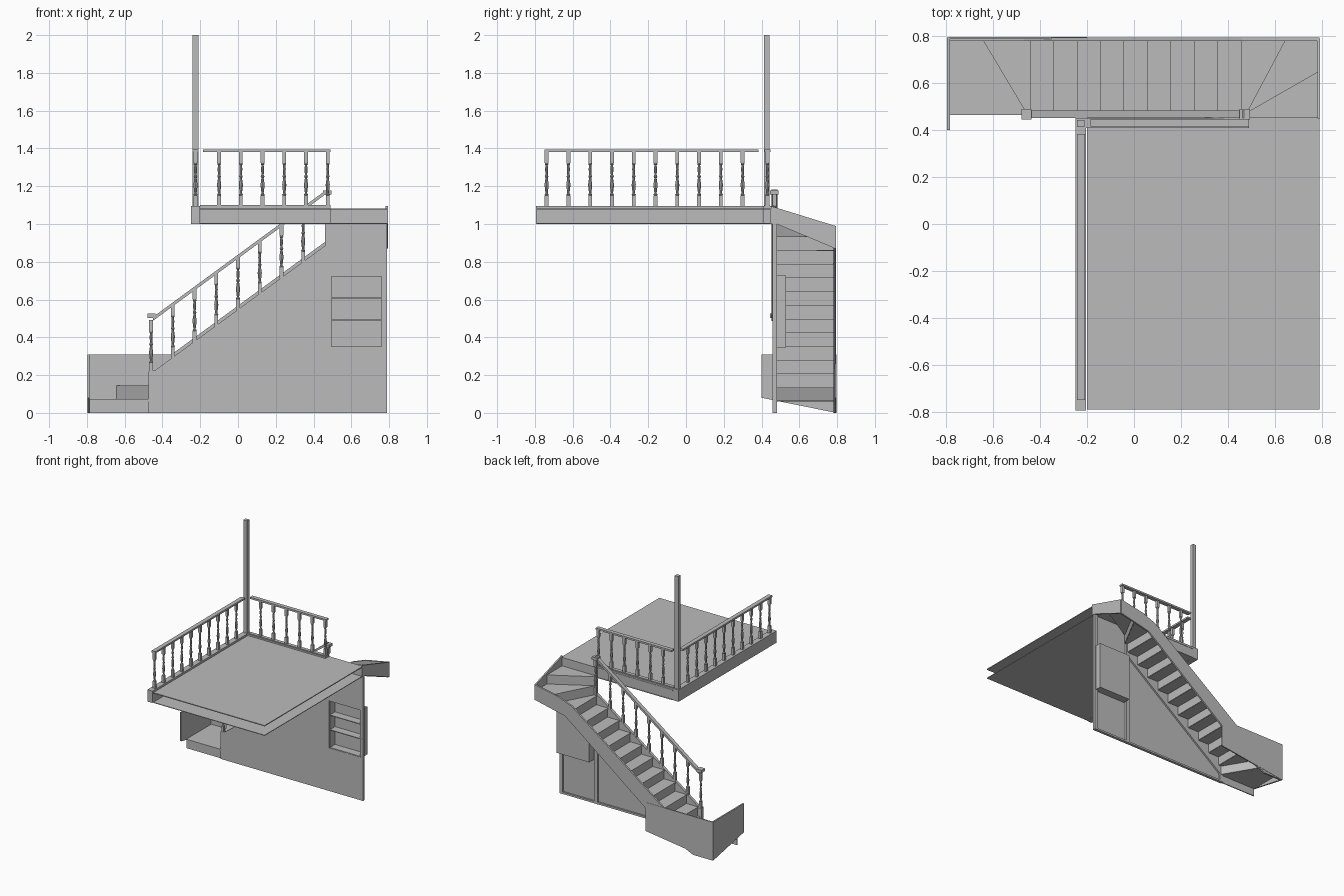
import bpy
import bmesh
from mathutils import Vector

if "Cube" in bpy.data.objects:
    bpy.data.objects.remove(bpy.data.objects["Cube"])

# One plain grey for everything
grey = bpy.data.materials.new("plain_grey")
grey.use_nodes = True
grey.diffuse_color = (0.5, 0.5, 0.5, 1)
grey.node_tree.nodes["Principled BSDF"].inputs["Base Color"].default_value = (0.5, 0.5, 0.5, 1)


def finish(name, bm):
    bmesh.ops.recalc_face_normals(bm, faces=bm.faces)
    mesh = bpy.data.meshes.new(name)
    bm.to_mesh(mesh)
    bm.free()
    mesh.materials.append(grey)
    ob = bpy.data.objects.new(name, mesh)
    bpy.context.collection.objects.link(ob)
    return ob


def prism(name, points, axis, start, end):
    """Extrude a flat outline along an axis from start to end."""
    def place(u, v, w):
        return {"x": (w, u, v), "y": (u, w, v), "z": (u, v, w)}[axis]
    bm = bmesh.new()
    face = bm.faces.new([bm.verts.new(place(u, v, start)) for u, v in points])
    new = bmesh.ops.extrude_face_region(bm, geom=[face])["geom"]
    shift = Vector(place(0, 0, end - start))
    bmesh.ops.translate(bm, vec=shift, verts=[g for g in new if isinstance(g, bmesh.types.BMVert)])
    return finish(name, bm)


def box(name, x, y, z):
    return prism(name, [(x[0], y[0]), (x[1], y[0]), (x[1], y[1]), (x[0], y[1])], "z", *z)


def riser(name, p, q, z0, z1):
    """Thin upright board between two plan points."""
    p, q = Vector(p), Vector(q)
    d = (q - p).normalized() * 0.008
    side = Vector((d.y, -d.x))
    return prism(name, [p, q, q + side, p + side], "z", z0, z1)


# Turned baluster: (radius, height fraction), round in the middle and square at the ends
TURNING = [(0.007, 0.2), (0.011, 0.22), (0.006, 0.25), (0.009, 0.33), (0.011, 0.4), (0.006, 0.52),
           (0.01, 0.55), (0.006, 0.58), (0.008, 0.68), (0.006, 0.75), (0.01, 0.77), (0.007, 0.8)]


def baluster(name, x, y, z0, z1):
    h = z1 - z0
    box(name + "_foot", (x - .01, x + .01), (y - .01, y + .01), (z0, z0 + 0.21 * h))
    box(name + "_head", (x - .01, x + .01), (y - .01, y + .01), (z1 - 0.21 * h, z1))
    bm = bmesh.new()
    prof = [bm.verts.new((x + r, y, z0 + f * h)) for r, f in TURNING]
    edges = [bm.edges.new(pair) for pair in zip(prof, prof[1:])]
    bmesh.ops.spin(bm, geom=prof + edges, cent=(x, y, 0), axis=(0, 0, 1),
                   angle=6.2831853, steps=8, use_duplicate=False)
    bmesh.ops.remove_doubles(bm, verts=bm.verts, dist=0.0001)
    finish(name + "_turning", bm)


RISE = 0.0725
SLOPE = 0.733
IN, OUT = 0.468, 0.785      # inner and outer edge of the flight


def pitch(x):
    return 0.225 + SLOPE * (x + 0.44)


# Upper floor: two sheets, open at front and side, with edge beams
box("floor_top", (-0.2, 0.79), (-0.79, 0.455), (1.076, 1.083))
box("floor_underside", (-0.2, 0.79), (-0.79, 0.455), (1.0, 1.005))
box("floor_side_beam", (-0.25, -0.205), (-0.795, 0.45), (1.0, 1.095))
box("floor_back_beam", (-0.25, 0.49), (0.41, 0.452), (1.0, 1.095))
box("floor_last_riser", (0.47, 0.79), (0.447, 0.457), (1.0, 1.083))

# Straight treads and risers
for i in range(9):
    x, z = -0.44 + i * 0.1, RISE * (i + 3)
    box(f"tread_{i + 3}", (x - 0.004, x + 0.104), (IN, OUT), (z - 0.012, z))
for i in range(10):
    x, z = -0.44 + i * 0.1, RISE * (i + 3)
    box(f"riser_{i + 3}", (x, x + 0.008), (IN, OUT), (z - RISE - 0.01, z - 0.006))

# Winding treads at the bottom and the top
newel_low, newel_top = (-0.46, 0.475), (0.48, 0.475)
turn_low, turn_top, turn_side = (-0.645, OUT), (0.645, OUT), (0.785, 0.65)
winders = {
    1: [(-0.785, 0.465), (-0.46, 0.465), newel_low, turn_low, (-0.785, OUT)],
    2: [newel_low, (-0.435, 0.475), (-0.435, OUT), turn_low],
    12: [(0.456, IN), (0.48, IN), turn_top, (0.456, OUT)],
    13: [newel_top, turn_side, (0.785, OUT), turn_top],
    14: [newel_top, (0.48, 0.457), (0.785, 0.457), turn_side],
}
for n, outline in winders.items():
    prism(f"winder_tread_{n}", outline, "z", RISE * n - 0.012, RISE * n)
riser("winder_riser_1", (-0.785, 0.475), (-0.47, 0.475), 0, RISE - 0.006)
for n, a, b in [(2, newel_low, turn_low), (13, newel_top, turn_top), (14, newel_top, turn_side)]:
    riser(f"winder_riser_{n}", a, b, RISE * (n - 1) - 0.01, RISE * n - 0.006)

# Outer stringer, following the pitch and easing off at both turns
prism("outer_stringer", [
    (-0.79, 0), (-0.62, 0), (-0.42, pitch(-0.42) - 0.15), (0.4, pitch(0.4) - 0.12),
    (0.52, 0.81), (0.79, 0.87), (0.79, 0.99), (0.58, 0.95), (0.46, pitch(0.46) + 0.02),
    (-0.36, pitch(-0.36) + 0.02), (-0.47, 0.22), (-0.79, 0.155)], "y", 0.781, 0.795)
prism("top_side_stringer", [(0.45, 1.0), (0.48, 1.0), (0.79, 0.87), (0.79, 0.99), (0.45, 1.095)],
      "x", 0.782, 0.794)
prism("inner_stringer", [
    (-0.47, 0), (-0.44, pitch(-0.44) - 0.15), (0.46, pitch(0.46) - 0.13), (0.46, pitch(0.46)),
    (-0.44, pitch(-0.44)), (-0.47, 0.22)], "y", 0.464, 0.48)

# Guard panels around the bottom turn
prism("guard_back", [(-0.79, 0), (-0.2, 0.08), (-0.2, 0.31), (-0.79, 0.31)], "y", 0.788, 0.797)
prism("guard_side", [(0.4, 0.08), (0.795, 0), (0.795, 0.31), (0.4, 0.31)], "x", -0.797, -0.785)

# Wall below the flight, built around the shelf niche
X0, X1, Z0, Z1 = 0.49, 0.78, 0.345, 0.728
WALL = (0.458, 0.466)
prism("wall_main", [(-0.475, 0), (X0, 0), (X0, 1.0), (0.46, 1.0), (0.46, pitch(0.46)),
                    (-0.44, pitch(-0.44)), (-0.475, 0.22)], "y", *WALL)
box("wall_below_niche", (X0, 0.79), WALL, (0, Z0))
box("wall_above_niche", (X0, 0.79), WALL, (Z1, 1.0))
box("wall_beside_niche", (X1, 0.79), WALL, (Z0, Z1))
for name, x, top in [("start", -0.46, 0.21), ("middle", 0.465, 0.87), ("end", 0.775, 1.0)]:
    box(f"wall_stud_{name}", (x - 0.014, x + 0.014), (0.464, 0.482), (0, top))
box("wall_sole_plate", (-0.47, 0.79), (0.464, 0.48), (0, 0.015))

# Shelf niche
box("niche_back", (X0, X1), (0.524, 0.53), (Z0, Z1))
for side, x in [("inner", X0), ("outer", X1 - 0.006)]:
    box(f"niche_{side}_side", (x, x + 0.006), (0.46, 0.53), (Z0, Z1))
for i, z in enumerate((Z0, 0.488, 0.606, Z1 - 0.006)):
    box(f"niche_shelf_{i}", (X0, X1), (0.46, 0.53), (z, z + 0.006))

# Corner post and the two landing railings
box("corner_post", (-0.242, -0.21), (0.413, 0.443), (1.0, 2.0))
box("side_handrail", (-0.242, -0.208), (-0.75, 0.383), (1.38, 1.394))
box("back_handrail", (-0.185, 0.49), (0.415, 0.447), (1.38, 1.394))
box("back_base_rail", (-0.2, 0.49), (0.416, 0.444), (1.09, 1.1))
for i in range(10):
    baluster(f"side_baluster_{i}", -0.225, -0.738 + i * 0.1153, 1.09, 1.385)
for i in range(6):
    baluster(f"back_baluster_{i}", -0.1 + i * 0.115, 0.431, 1.09, 1.385)

# Sloping stair railing with end caps
RAIL = 0.29
prism("stair_handrail", [(-0.45, pitch(-0.45) + RAIL - 0.02), (0.47, pitch(0.47) + RAIL - 0.02),
                         (0.47, pitch(0.47) + RAIL), (-0.45, pitch(-0.45) + RAIL)],
      "y", 0.453, 0.484)
for i in range(9):
    x = -0.46 + i * 0.115
    x = 0.475 if i == 8 else x
    low = max(0.2, min(pitch(x), 0.875)) - 0.005
    baluster(f"stair_baluster_{i}", x, 0.469, low, 1.16 if i == 8 else pitch(x) + RAIL - 0.008)
box("lower_rail_cap", (-0.48, -0.437), (0.446, 0.49), (0.503, 0.525))
box("upper_rail_cap", (0.45, 0.495), (0.446, 0.49), (1.155, 1.177))
